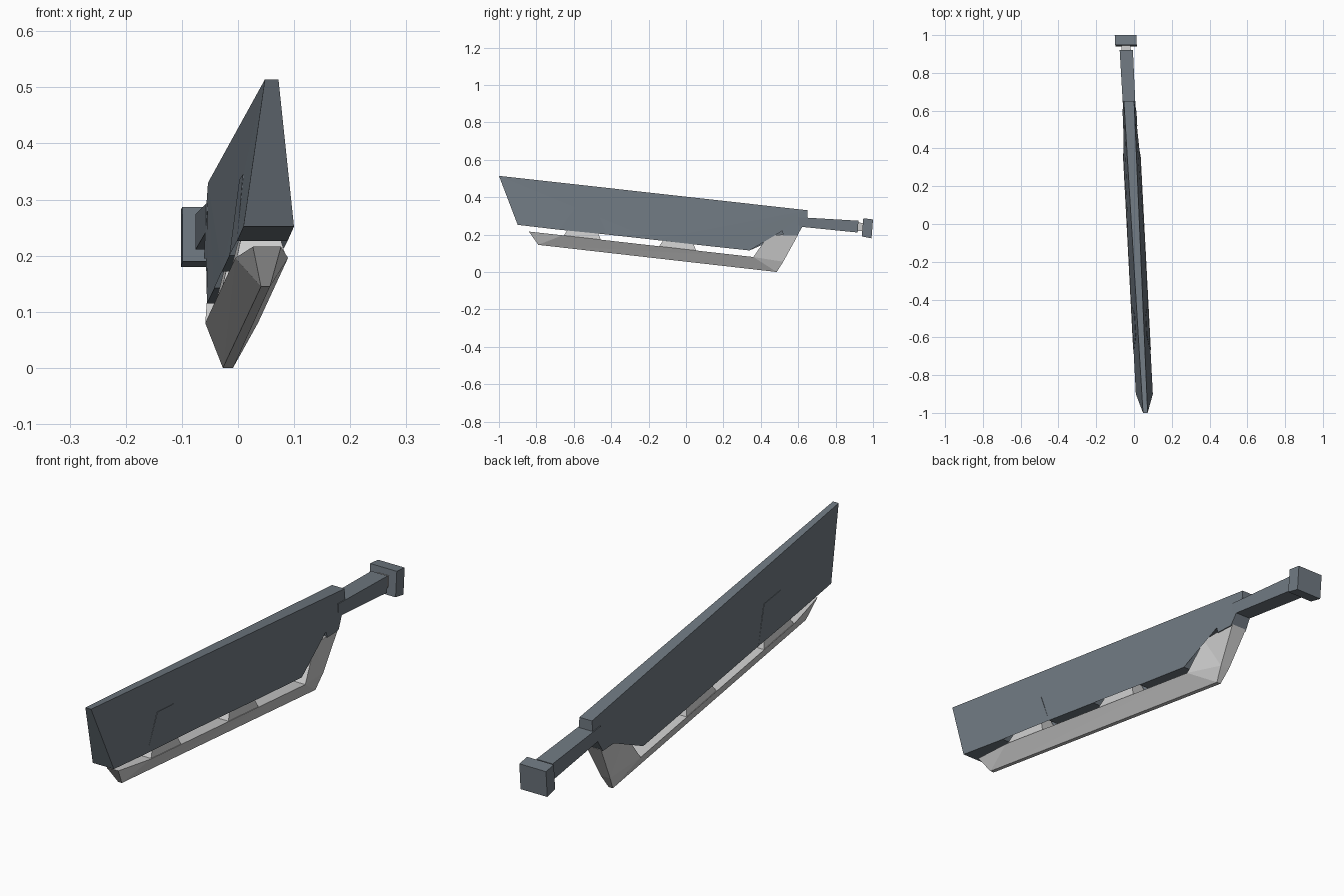
import bpy, bmesh

if "Cube" in bpy.data.objects:
    bpy.data.objects.remove(bpy.data.objects["Cube"])


def material(name, rgb):
    m = bpy.data.materials.new(name)
    m.diffuse_color = (*rgb, 1)
    m.use_nodes = True
    m.node_tree.nodes["Principled BSDF"].inputs["Base Color"].default_value = m.diffuse_color
    return m


DARK = material("dark_steel", (0.16, 0.19, 0.22))
LIGHT = material("pale_edge", (0.52, 0.51, 0.51))


def slab(name, profile, mat):
    """Side profile of (y, z, half thickness), mirrored about the skewed centre plane."""
    bm = bmesh.new()
    sides = []
    for s in (-1, 1):
        sides.append([bm.verts.new((0.0075 - 0.0525 * y + s * h, y, z)) for y, z, h in profile])
    left, right = sides
    n = len(profile)
    caps = [bm.faces.new(left), bm.faces.new(right[::-1])]
    for i in range(n):
        j = (i + 1) % n
        bm.faces.new((left[j], left[i], right[i], right[j]))
    bmesh.ops.triangulate(bm, faces=caps)
    bmesh.ops.recalc_face_normals(bm, faces=bm.faces)
    me = bpy.data.meshes.new(name)
    bm.to_mesh(me)
    bm.free()
    me.materials.append(mat)
    ob = bpy.data.objects.new(name, me)
    bpy.context.collection.objects.link(ob)
    return ob


def wedge(y, z):
    """Body half thickness grows with depth below the sloping spine."""
    depth = max(0, 0.515 - 0.112 * (y + 1) - z)
    t = min(1, depth / 0.25)
    top = 0.012 + 0.009 * (y + 1)
    return (y, z, top + (0.045 - top) * t)


# Notched blade body
outline = [(-1, .514), (.65, .33), (.65, .29), (.595, .195), (.52, .195), (.515, .22),
           (.42, .228), (.34, .115), (.09, .142), (.025, .28), (-.085, .29), (-.17, .172),
           (-.42, .2), (-.48, .335), (-.59, .345), (-.68, .226), (-.9, .252)]
slab("blade_body", [wedge(y, z) for y, z in outline], DARK)

# Sharpened cutting edge
slab("cutting_edge", [(-.84, .216, .025), (-.66, .196, .047), (.36, .08, .047),
                      (.52, .055, .02), (.485, 0, .009), (-.79, .145, .008)], LIGHT)

# Heel joining the edge to the body
slab("edge_heel", [(.36, .08, .047), (.44, .195, .034), (.52, .2, .034),
                   (.6, .2, .033), (.52, .055, .02)], LIGHT)

# Teeth rising into the notches
for i, (y, z) in enumerate([(-.555, .183), (-.045, .125)]):
    slab(f"edge_tooth_{i + 1}", [(y - .1, z + .01, .045), (y - .02, z + .128, .014),
                                 (y + .045, z + .122, .014), (y + .1, z - .012, .045)], LIGHT)

# Handle, neck and pommel
slab("handle", [(.6, .293, .033), (.922, .274, .035), (.918, .211, .035), (.6, .243, .033)], DARK)
slab("handle_neck", [(.9, .265, .024), (.955, .262, .024), (.95, .218, .024), (.9, .222, .024)], LIGHT)
slab("pommel", [(.948, .287, .057), (1, .281, .057), (.992, .18, .057), (.94, .19, .057)], DARK)
